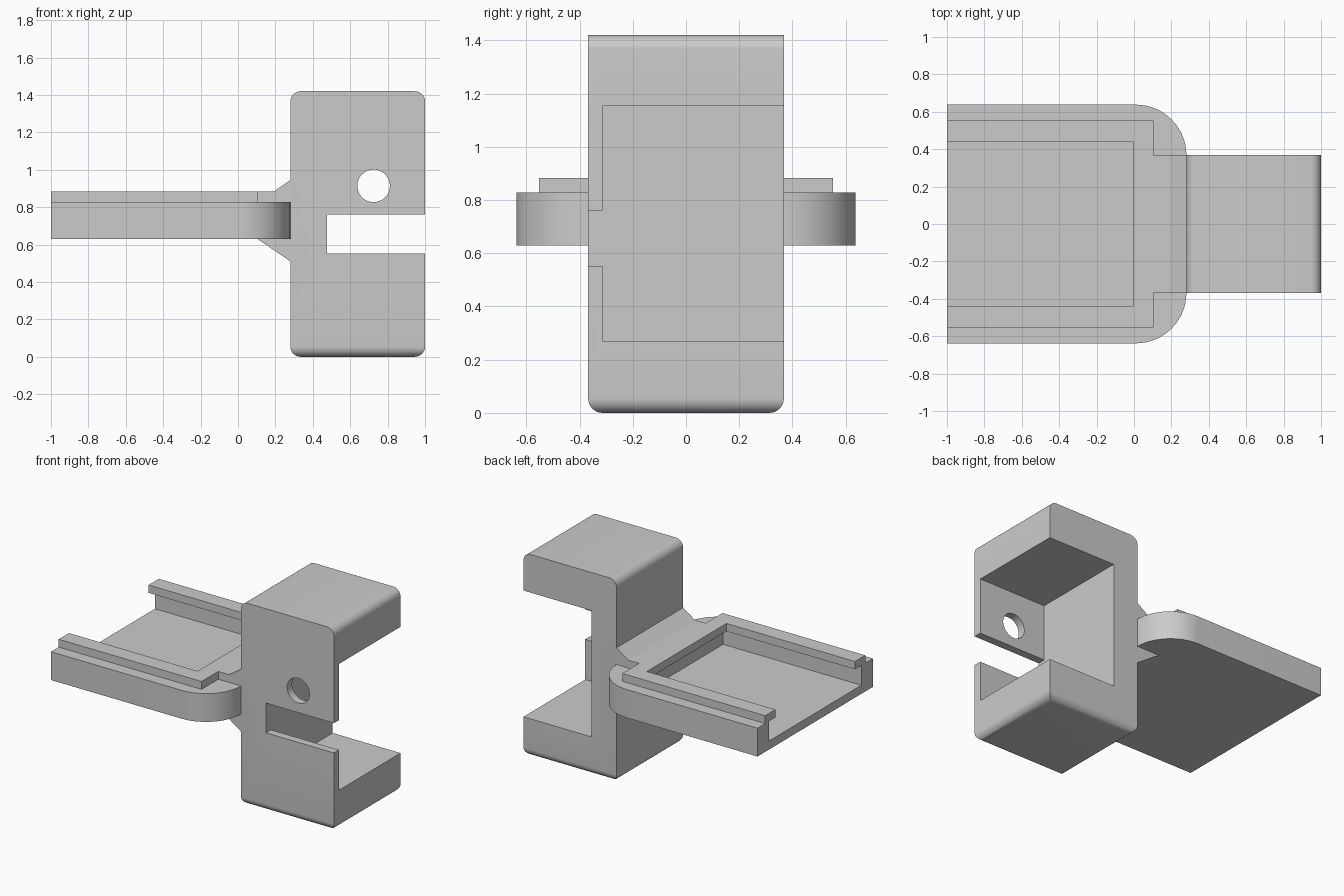
import bpy, bmesh, math
from mathutils import Vector

if "Cube" in bpy.data.objects:
    bpy.data.objects.remove(bpy.data.objects["Cube"], do_unlink=True)

grey = bpy.data.materials.new("plain grey")
grey.use_nodes = True
colour = (0.6, 0.6, 0.6, 1)
grey.diffuse_color = colour
grey.node_tree.nodes["Principled BSDF"].inputs["Base Color"].default_value = colour


def finish(name, bm):
    bmesh.ops.recalc_face_normals(bm, faces=bm.faces[:])
    mesh = bpy.data.meshes.new(name)
    bm.to_mesh(mesh)
    bm.free()
    mesh.materials.append(grey)
    obj = bpy.data.objects.new(name, mesh)
    bpy.context.collection.objects.link(obj)
    return obj


def box_mesh(low, high):
    bm = bmesh.new()
    bmesh.ops.create_cube(bm, size=1)
    low, high = Vector(low), Vector(high)
    for v in bm.verts:
        v.co = (low + high) / 2 + v.co * (high - low)
    return bm


def prism(name, points, offset):
    bm = bmesh.new()
    face = bm.faces.new([bm.verts.new(p) for p in points])
    moved = bmesh.ops.extrude_face_region(bm, geom=[face])["geom"]
    verts = [g for g in moved if isinstance(g, bmesh.types.BMVert)]
    bmesh.ops.translate(bm, verts=verts, vec=offset)
    return finish(name, bm)


def select_only(obj):
    bpy.ops.object.select_all(action="DESELECT")
    obj.select_set(True)
    bpy.context.view_layer.objects.active = obj


def cut(obj, cutter):
    cutter.hide_render = True
    mod = obj.modifiers.new("cut", "BOOLEAN")
    mod.operation, mod.solver, mod.object = "DIFFERENCE", "EXACT", cutter
    select_only(obj)
    bpy.ops.object.modifier_apply(modifier=mod.name)
    bpy.data.objects.remove(cutter, do_unlink=True)


def smooth(obj):
    select_only(obj)
    bpy.ops.object.shade_smooth_by_angle(angle=math.radians(30))


left, right, half, top = 0.28, 1.0, 0.368, 1.42

# Clamp block: rounded all round the bottom, and on the two side edges of the top
bm = box_mesh((left, -half, 0), (right, half, top))
edges = []
for e in bm.edges:
    a, b = (v.co for v in e.verts)
    along_y = abs(a.y - b.y) > 0.1
    if abs(a.z - b.z) < 0.01 and (a.z < 0.01 or along_y):
        edges.append(e)
bmesh.ops.bevel(bm, geom=edges, offset=0.055, segments=8, profile=0.5, affect="EDGES")
block = finish("clamp_block", bm)

# Cavity open at the back and side, slot and round hole through the front wall
cut(block, finish("cavity", box_mesh((0.475, -0.313, 0.27), (1.2, 0.6, 1.153))))
cut(block, finish("slot", box_mesh((0.475, -0.6, 0.552), (1.2, -0.2, 0.76))))
ring = [(0.725 + 0.087 * math.cos(t), -0.6, 0.914 + 0.087 * math.sin(t))
        for t in (math.tau * i / 48 for i in range(48))]
cut(block, prism("hole", ring, (0, 0.4, 0)))
smooth(block)

# Tray with two rounded corners and a pocket open at the far end
width, radius = 0.638, 0.27
corner = [(left - radius + radius * math.cos(t), width - radius + radius * math.sin(t))
          for t in (math.pi / 2 * i / 16 for i in range(17))]
outline = [(-1, -width)] + [(x, -y) for x, y in reversed(corner)] + corner + [(-1, width)]
tray = prism("tray", [(x, y, 0.63) for x, y in outline], (0, 0, 0.198))
cut(tray, finish("pocket", box_mesh((-1.2, -0.51, 0.69), (0.07, 0.51, 0.95))))
smooth(tray)

# Raised U-shaped lip that overhangs the pocket
side = [(-1, 0.44), (-1, 0.553), (0.105, 0.553)]
inner = (-0.005, 0.44)
lip = side + [(x, -y) for x, y in reversed(side)] + [(inner[0], -inner[1]), inner]
prism("tray_lip", [(x, y, 0.828) for x, y in lip], (0, 0, 0.055))

# Neck with sloped braces above and below the tray
neck = [(0.105, 0.63), (left, 0.51), (left, 0.945), (0.19, 0.883), (0.105, 0.883)]
prism("neck", [(x, -half, z) for x, z in neck], (0, 2 * half, 0))
